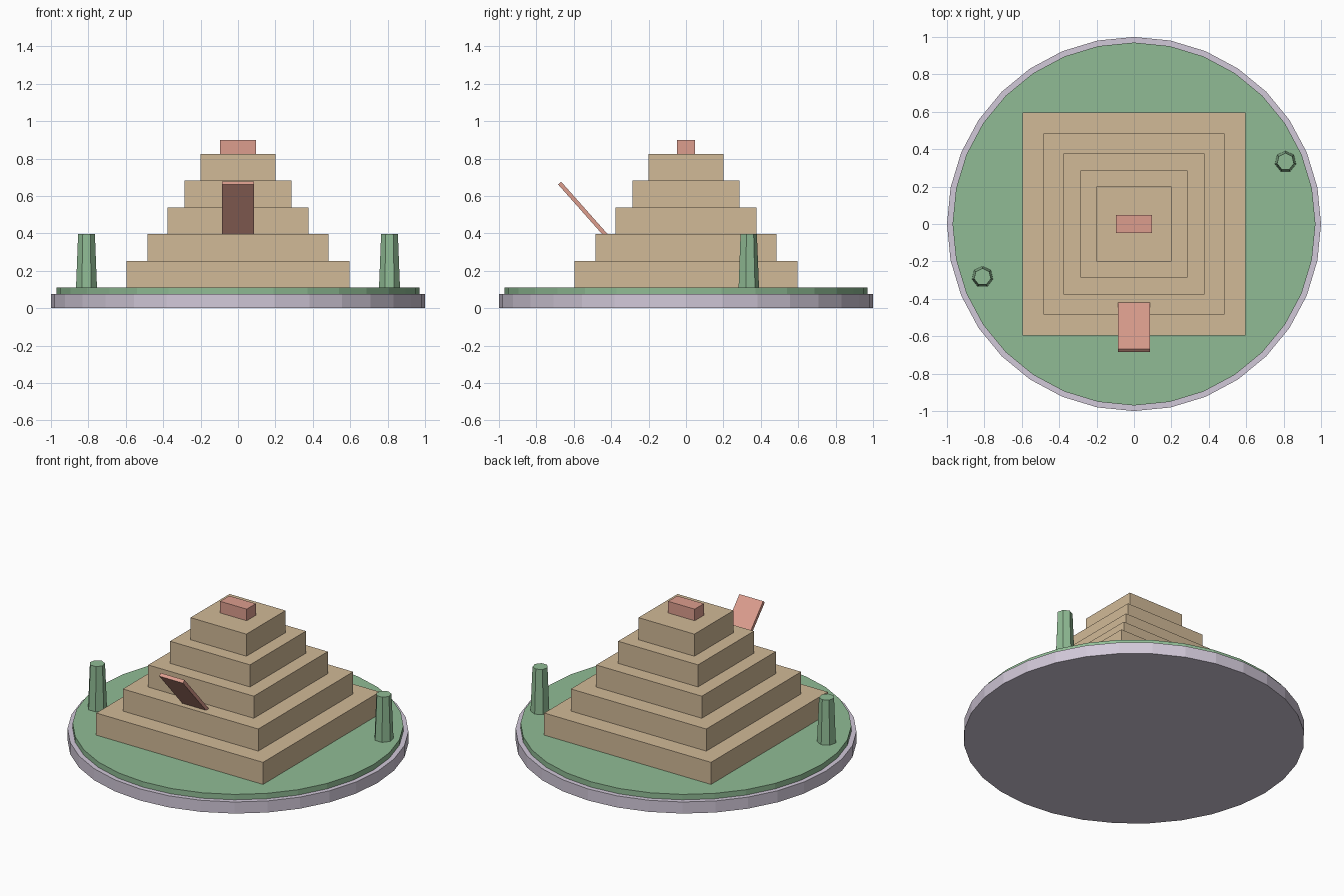
import bpy
from math import radians, sin, cos
from mathutils import Vector

cube = bpy.data.objects.get("Cube")
if cube:
    bpy.data.objects.remove(cube, do_unlink=True)


def material(name, rgb):
    mat = bpy.data.materials.new(name)
    mat.use_nodes = True
    mat.diffuse_color = (*rgb, 1)
    mat.node_tree.nodes["Principled BSDF"].inputs["Base Color"].default_value = (*rgb, 1)
    return mat


stone = material("pale lilac stone", (0.64, 0.58, 0.69))
grass = material("soft green", (0.28, 0.50, 0.30))
sand = material("sandstone", (0.64, 0.49, 0.31))
clay = material("pink clay", (0.72, 0.34, 0.27))


def finish(name, mat):
    obj = bpy.context.object
    obj.name = name
    obj.data.materials.append(mat)
    return obj


def frustum(name, mat, sides, r_low, r_high, z_low, z_high, x=0, y=0):
    bpy.ops.mesh.primitive_cone_add(
        vertices=sides, radius1=r_low, radius2=r_high,
        depth=z_high - z_low, location=(x, y, (z_low + z_high) / 2))
    return finish(name, mat)


def box(name, mat, size, centre, tilt=0):
    bpy.ops.mesh.primitive_cube_add(size=1, location=centre, rotation=(tilt, 0, 0))
    obj = finish(name, mat)
    obj.scale = size
    return obj


# Round base with a lawn on top
BASE_TOP, LAWN_TOP = 0.075, 0.11
frustum("base_disc", stone, 32, 1, 1, 0, BASE_TOP)
frustum("lawn_disc", grass, 32, 0.97, 0.97, BASE_TOP, LAWN_TOP)

# Stepped pyramid
z = LAWN_TOP
TIER_HEIGHT = 0.143
for i, half in enumerate((0.597, 0.485, 0.378, 0.286, 0.2)):
    box(f"pyramid_tier_{i + 1}", sand, (2 * half, 2 * half, TIER_HEIGHT),
        (0, 0, z + TIER_HEIGHT / 2))
    z += TIER_HEIGHT

# Shrine block on the summit
box("summit_block", clay, (0.19, 0.094, 0.075), (0, 0, z + 0.0375))

# Slanted slab rising outward from the second tier
tilt = radians(-48.4)
length, thick = 0.5, 0.022
along = Vector((0, -cos(tilt), -sin(tilt)))
upper_end = Vector((0, -0.676, 0.669))
box("slanted_slab", clay, (0.17, length, thick), upper_end - along * length / 2, tilt)

# Tapered seven-sided posts
for side, x, y in (("right", -0.81, -0.283), ("left", 0.81, 0.333)):
    frustum(f"{side}_post", grass, 7, 0.0575, 0.046, LAWN_TOP, 0.397, x, y)
